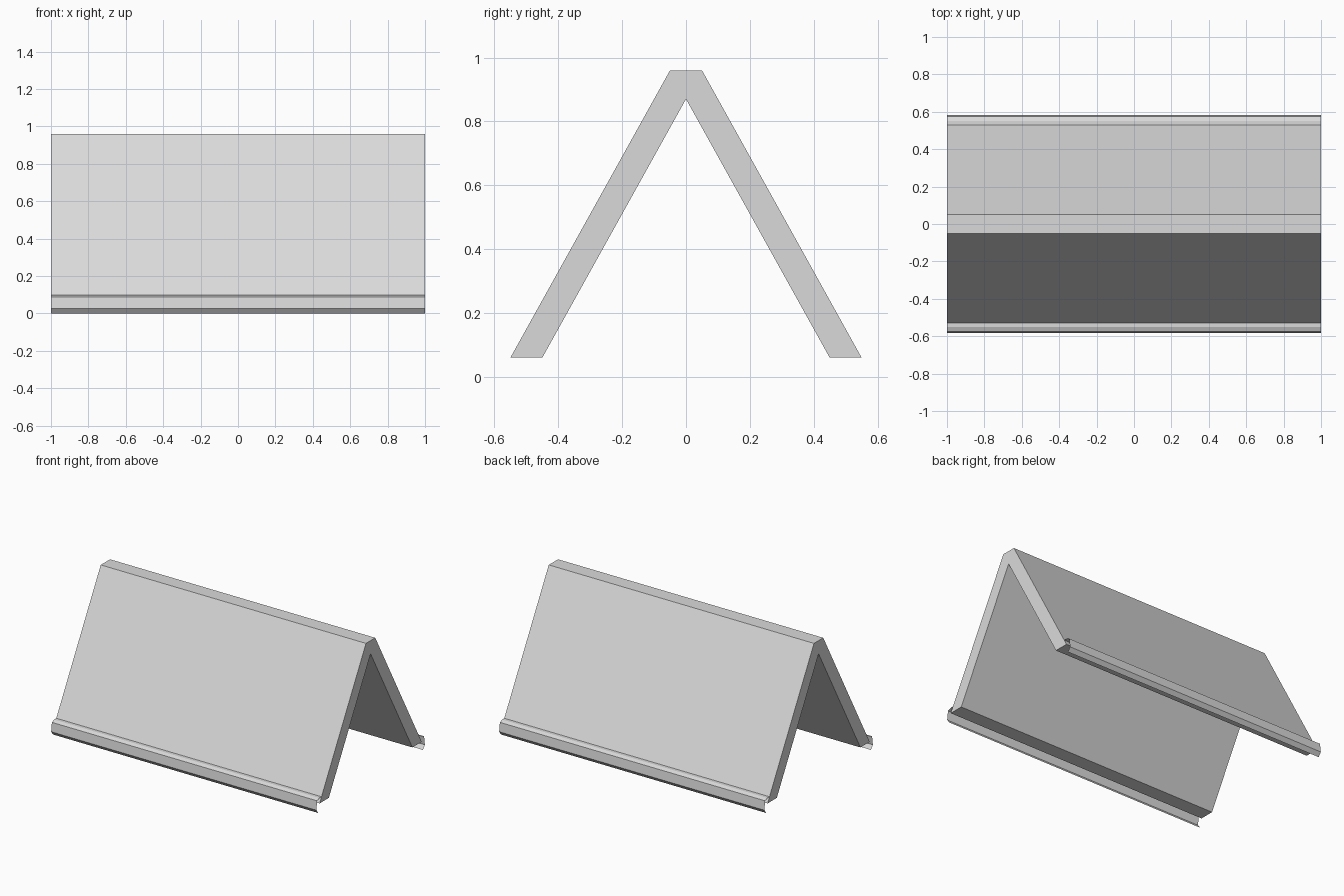
import bpy
import bmesh

cube = bpy.data.objects.get("Cube")
if cube:
    bpy.data.objects.remove(cube, do_unlink=True)

HALF_LENGTH = 1.0

# One plain grey for the whole roof
grey = bpy.data.materials.new("light_grey")
grey.use_nodes = True
colour = (0.7, 0.7, 0.7, 1.0)
grey.diffuse_color = colour
grey.node_tree.nodes["Principled BSDF"].inputs["Base Color"].default_value = colour


def extrude_profile(name, profile, closed):
    """Sweep a (y, z) profile along x; closed profiles get end caps."""
    bm = bmesh.new()
    left = [bm.verts.new((-HALF_LENGTH, y, z)) for y, z in profile]
    right = [bm.verts.new((HALF_LENGTH, y, z)) for y, z in profile]
    count = len(profile)
    for i in range(count if closed else count - 1):
        j = (i + 1) % count
        bm.faces.new((left[i], left[j], right[j], right[i]))
    if closed:
        bm.faces.new(left)
        bm.faces.new(right[::-1])
        bmesh.ops.recalc_face_normals(bm, faces=bm.faces)
    mesh = bpy.data.meshes.new(name)
    bm.to_mesh(mesh)
    bm.free()
    mesh.materials.append(grey)
    obj = bpy.data.objects.new(name, mesh)
    bpy.context.collection.objects.link(obj)
    return obj


# Gabled roof slab with a flat ridge and level eaves
half_roof = [(0.05, 0.96), (0.55, 0.06), (0.45, 0.06)]
roof = half_roof + [(0, 0.87)] + [(-y, z) for y, z in reversed(half_roof)]
extrude_profile("roof", roof, closed=True)

# Thin folded gutter sheet along each eave, from roof surface to bottom lip
gutter = [(0.528, 0.098), (0.552, 0.098), (0.576, 0.088),
          (0.584, 0.027), (0.563, 0.0)]
extrude_profile("back_gutter", gutter[::-1], closed=False)
extrude_profile("front_gutter", [(-y, z) for y, z in gutter], closed=False)
